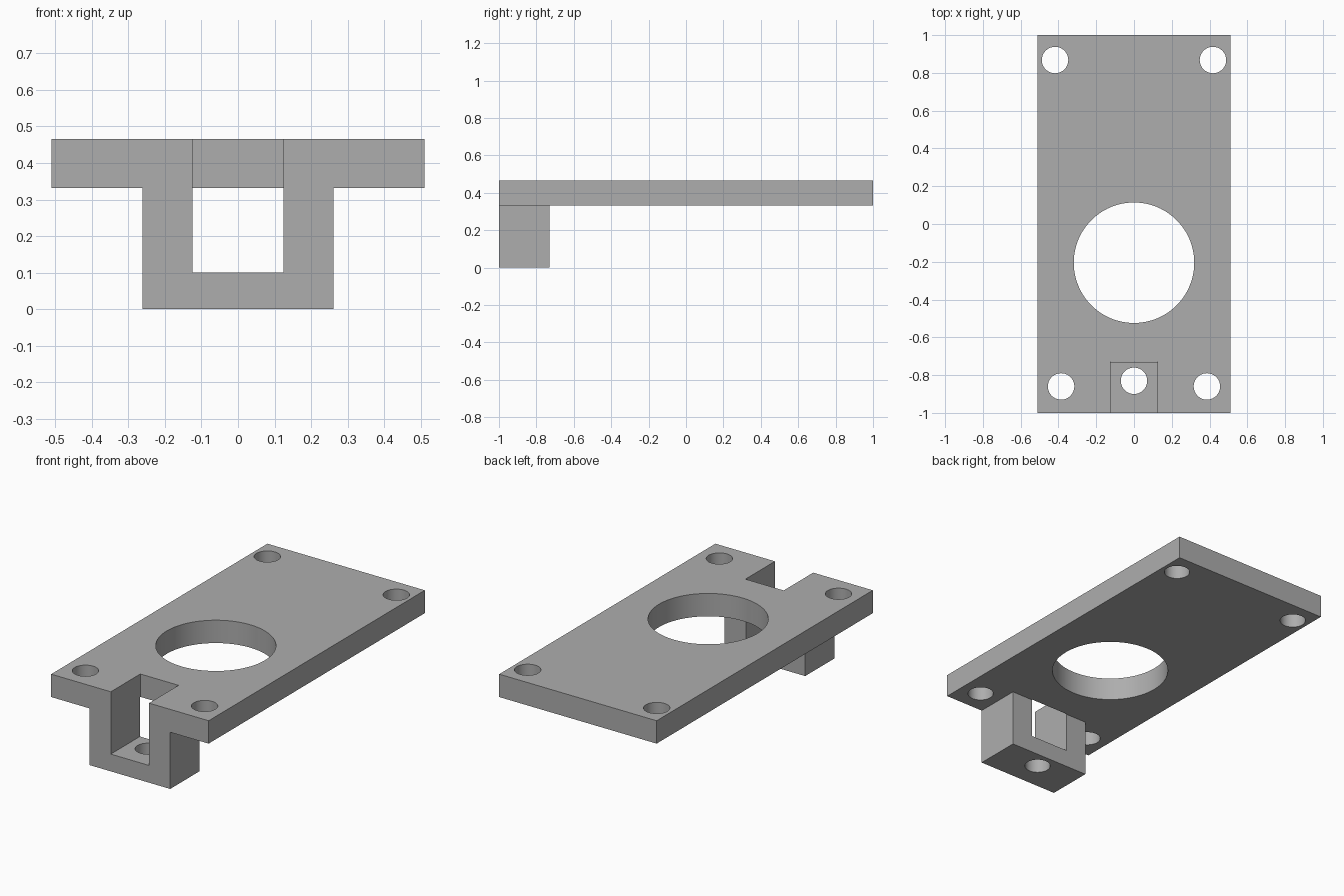
import bpy
import math

if "Cube" in bpy.data.objects:
    bpy.data.objects.remove(bpy.data.objects["Cube"], do_unlink=True)

GREY = (0.42, 0.42, 0.42, 1.0)
grey = bpy.data.materials.new("plain grey")
grey.use_nodes = True
grey.diffuse_color = GREY
grey.node_tree.nodes["Principled BSDF"].inputs["Base Color"].default_value = GREY

HALF_WIDTH = 0.51
PLATE_BOTTOM, PLATE_TOP = 0.332, 0.466
FRONT, BRACKET_BACK = -1.0, -0.73


def box(name, half_x, y0, y1, z0, z1):
    """Box centred on x, given by its y and z limits."""
    bpy.ops.mesh.primitive_cube_add(size=1, location=(0, (y0 + y1) / 2, (z0 + z1) / 2))
    ob = bpy.context.object
    ob.name = name
    ob.scale = (2 * half_x, y1 - y0, z1 - z0)
    bpy.ops.object.transform_apply(location=True, rotation=False, scale=True)
    ob.data.materials.append(grey)
    return ob


def drill(name, x, y, radius, sides=64):
    """Vertical cutter passing through the whole part."""
    bpy.ops.mesh.primitive_cylinder_add(vertices=sides, radius=radius, depth=2, location=(x, y, 0))
    ob = bpy.context.object
    ob.name = name
    ob.data.materials.append(grey)
    return ob


def combine(target, tool, operation):
    """Apply a boolean and remove the helper."""
    mod = target.modifiers.new(operation.lower(), "BOOLEAN")
    mod.operation = operation
    mod.solver = "EXACT"
    mod.object = tool
    bpy.ops.object.select_all(action="DESELECT")
    bpy.context.view_layer.objects.active = target
    target.select_set(True)
    bpy.ops.object.modifier_apply(modifier=mod.name)
    bpy.data.objects.remove(tool, do_unlink=True)


# Mounting plate with the bracket block hanging under its front edge
plate = box("mounting_plate", HALF_WIDTH, FRONT, 1.0, PLATE_BOTTOM, PLATE_TOP)
combine(plate, box("bracket", 0.261, FRONT, BRACKET_BACK, 0, PLATE_TOP), "UNION")

# Slot that opens the plate and turns the block into a U
combine(plate, box("slot_cutter", 0.124, FRONT - 0.1, BRACKET_BACK + 0.003, 0.101, 0.7), "DIFFERENCE")

# Large opening, bracket hole and the four corner holes
combine(plate, drill("opening_cutter", 0, -0.205, 0.319, 96), "DIFFERENCE")
combine(plate, drill("bracket_hole_cutter", 0, -0.83, 0.07), "DIFFERENCE")
for side in (-1, 1):
    combine(plate, drill("rear_hole_cutter", side * 0.418, 0.868, 0.07), "DIFFERENCE")
    combine(plate, drill("front_hole_cutter", side * 0.386, -0.86, 0.07), "DIFFERENCE")

bpy.ops.object.shade_smooth_by_angle(angle=math.radians(30))
